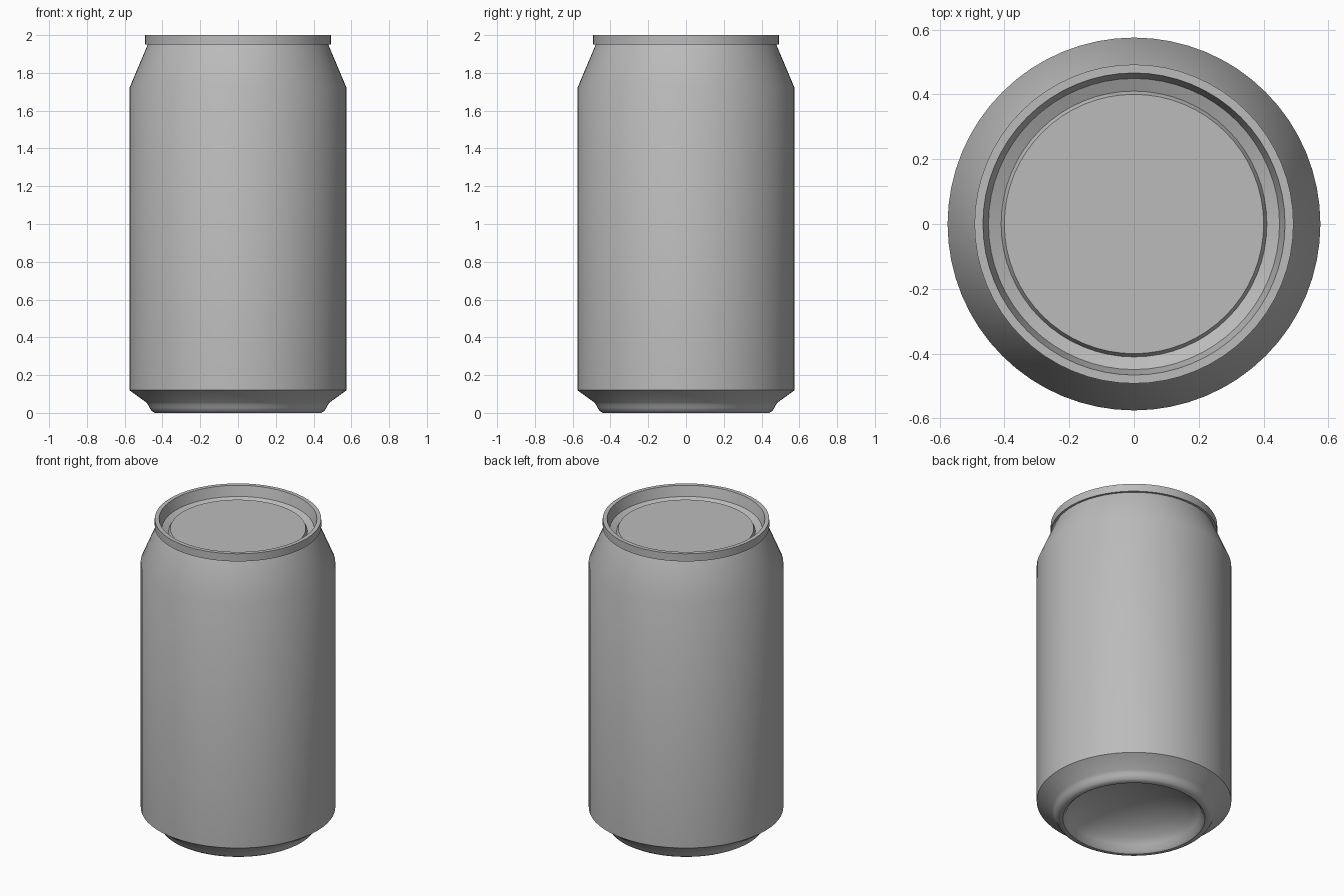
import bpy
import bmesh
from math import cos, sin, tau, radians

SIDES = 64

cube = bpy.data.objects.get("Cube")
if cube:
    bpy.data.objects.remove(cube, do_unlink=True)

# Bare aluminium grey for the whole can
GREY = (0.5, 0.5, 0.5, 1.0)
metal = bpy.data.materials.new("plain grey metal")
metal.use_nodes = True
metal.diffuse_color = GREY
metal.node_tree.nodes["Principled BSDF"].inputs["Base Color"].default_value = GREY


def lathe(name, profile):
    """Turn a (radius, height) profile, listed from underside to top, about z."""
    bm = bmesh.new()
    rings = []
    for r, z in profile:
        count = SIDES if r > 0 else 1
        rings.append([bm.verts.new((r * cos(tau * i / SIDES), r * sin(tau * i / SIDES), z))
                      for i in range(count)])
    for low, high in zip(rings, rings[1:]):
        for i in range(SIDES):
            j = i + 1
            corners = [low[i % len(low)], low[j % len(low)],
                       high[j % len(high)], high[i % len(high)]]
            bm.faces.new(list(dict.fromkeys(corners)))
    mesh = bpy.data.meshes.new(name)
    bm.to_mesh(mesh)
    bm.free()
    mesh.materials.append(metal)
    obj = bpy.data.objects.new(name, mesh)
    bpy.context.collection.objects.link(obj)
    bpy.ops.object.select_all(action="DESELECT")
    obj.select_set(True)
    bpy.context.view_layer.objects.active = obj
    bpy.ops.object.shade_smooth_by_angle(angle=radians(32))
    return obj


# Domed underside, rounded foot ring and lower chamfer
lathe("base", [(0, 0.18), (0.1, 0.174), (0.2, 0.155), (0.29, 0.122), (0.36, 0.08),
               (0.39, 0.045), (0.405, 0.012), (0.42, 0), (0.44, 0), (0.457, 0.01),
               (0.468, 0.027), (0.475, 0.042), (0.485, 0.055), (0.575, 0.12)])

# Straight wall and tapered neck
lathe("body", [(0.575, 0.12), (0.575, 1.72), (0.478, 1.95)])

# Rolled rim, sloping inner wall, groove and raised centre panel
lathe("lid", [(0.478, 1.95), (0.492, 1.95), (0.492, 2.0), (0.466, 2.0),
              (0.449, 1.935), (0.41, 1.917), (0.4, 1.937), (0, 1.937)])
